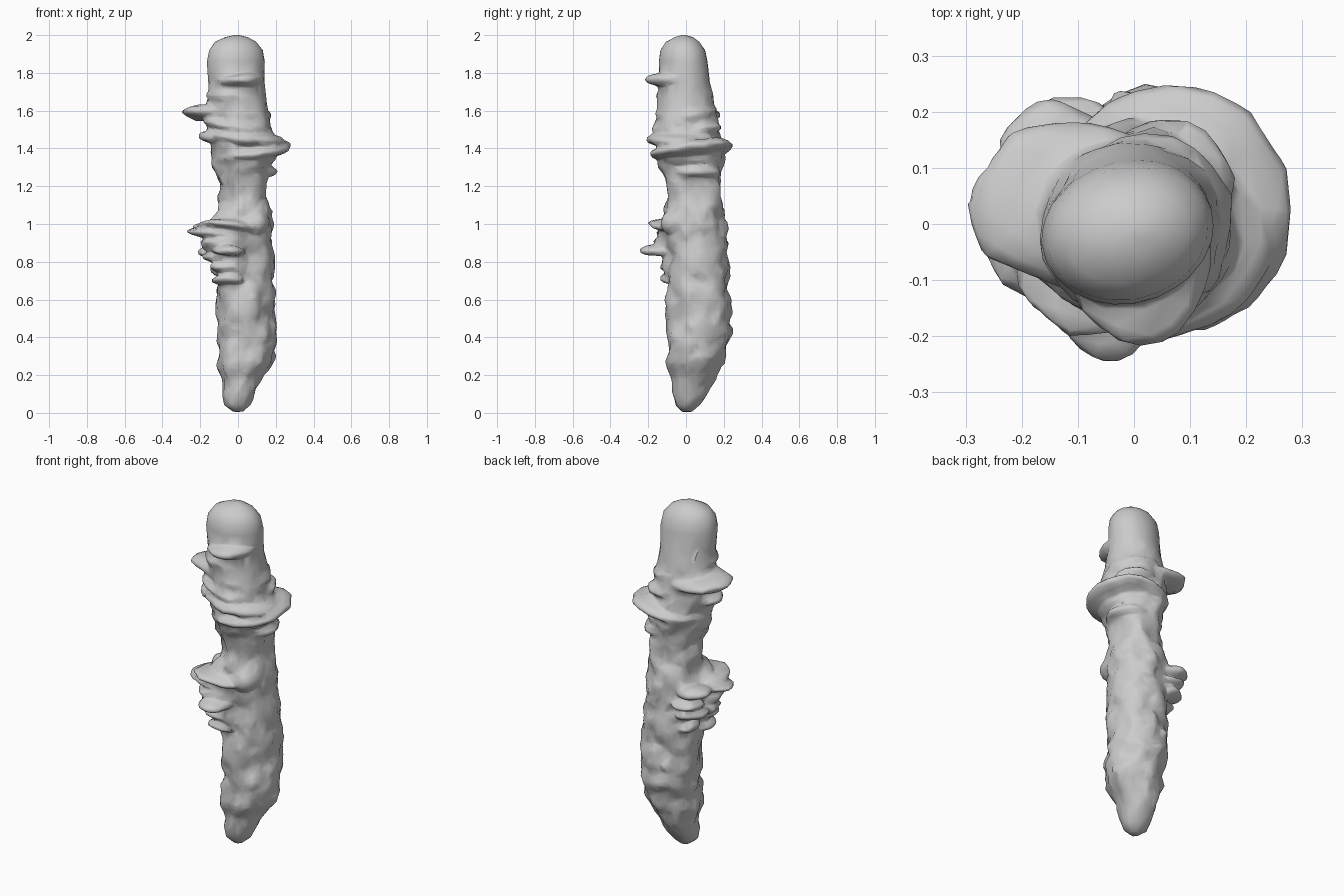
import bpy, bmesh, math, random
from mathutils import Vector, Matrix, noise

random.seed(4)

# Stalk outline: height, left x, right x, front y, back y
PROFILE = [
    (0.005, -.025, .025, -.02, .03),
    (0.04, -.07, .065, -.055, .07),
    (0.10, -.082, .09, -.07, .115),
    (0.20, -.082, .13, -.07, .165),
    (0.27, -.11, .18, -.095, .195),
    (0.40, -.11, .198, -.10, .23),
    (0.52, -.115, .198, -.097, .24),
    (0.70, -.105, .188, -.092, .225),
    (0.88, -.12, .178, -.10, .215),
    (1.00, -.13, .178, -.12, .205),
    (1.10, -.10, .165, -.10, .19),
    (1.20, -.095, .155, -.095, .182),
    (1.30, -.125, .165, -.13, .185),
    (1.42, -.15, .19, -.155, .19),
    (1.52, -.155, .175, -.155, .17),
    (1.65, -.16, .15, -.15, .145),
    (1.75, -.155, .138, -.14, .125),
    (1.86, -.163, .14, -.142, .112),
    (1.92, -.152, .13, -.135, .10),
    (1.965, -.12, .095, -.105, .07),
    (1.99, -.065, .05, -.06, .035),
    (2.0, -.02, .01, -.025, 0),
]


def outline(z):
    for a, b in zip(PROFILE, PROFILE[1:]):
        if z <= b[0]:
            t = max(0, (z - a[0]) / (b[0] - a[0]))
            return [p + (q - p) * t for p, q in zip(a[1:], b[1:])]
    return PROFILE[-1][1:]


bm = bmesh.new()

# Lumpy stalk, smooth at the cap, which is slightly oval on the diagonal
SEG = 40
levels = sorted({p[0] for p in PROFILE} | {i * 0.025 for i in range(2, 75)})
rings = []
for z in levels:
    l, r, f, b = outline(z)
    cx, cy, rx, ry = (l + r) / 2, (f + b) / 2, (r - l) / 2, (b - f) / 2
    rough = 0.028 * min(1, max(0, (1.75 - z) * 5)) * min(1, z * 4)
    oval = 0.05 * min(1, max(0, (z - 1.6) * 5))
    ring = []
    for i in range(SEG):
        a = math.tau * i / SEG
        c, s = math.cos(a), math.sin(a)
        n = noise.noise(Vector((c * 1.8, s * 1.8, z * 11)))
        n += 0.5 * noise.noise(Vector((c * 4, s * 4, z * 22 + 7)))
        k = 1.01 + rough * n / max(rx, .05) + oval * math.sin(2 * a)
        ring.append(bm.verts.new((cx + rx * k * c, cy + ry * k * s, z)))
    rings.append(ring)
for lo, hi in zip(rings, rings[1:]):
    for i in range(SEG):
        j = (i + 1) % SEG
        bm.faces.new((lo[i], lo[j], hi[j], hi[i]))
bm.faces.new(rings[0][::-1])
bm.faces.new(rings[-1])


# Flat fungus-like shelf: centre, radii, tilt about x and y
def shelf(x, y, z, rx, ry, h, tx=0, ty=0):
    m = (Matrix.Translation((x, y, z)) @ Matrix.Rotation(tx, 4, 'X')
         @ Matrix.Rotation(ty, 4, 'Y') @ Matrix.Diagonal((rx, ry, h, 1)))
    new = bmesh.ops.create_uvsphere(bm, u_segments=20, v_segments=10, radius=1, matrix=m)["verts"]
    for v in new:
        p = v.co.copy()
        v.co.z += 0.014 * noise.noise(p * 9)
        v.co.x += 0.02 * noise.noise(p * 11 + Vector((5, 0, 0)))
        v.co.y += 0.02 * noise.noise(p * 11 + Vector((0, 9, 0)))


# Upper collar of shelves, fullest at the front and right
shelf(-.115, .035, 1.585, .18, .15, .042, -.05, .04)
shelf(.07, .025, 1.39, .22, .225, .05, .13, -.13)
shelf(.045, -.04, 1.46, .195, .165, .045, .1, .12)
shelf(.0, -.03, 1.52, .185, .155, .045, .1, .15)
shelf(.02, .0, 1.59, .16, .165, .05, .1, .1)
shelf(-.02, -.02, 1.67, .15, .14, .05, 0, .1)
shelf(.04, .02, 1.33, .17, .165, .05, 0, -.1)
shelf(.07, .05, 1.28, .135, .135, .045, 0, .05)
shelf(.01, -.085, 1.76, .135, .13, .036, -.05, -.06)
shelf(-.10, -.02, 1.46, .11, .10, .04, .1, .1)
shelf(.06, .08, 1.50, .12, .11, .04, .15, 0)

# Lower cluster wrapping the left side, rooted in a swelling
shelf(-.045, -.03, .93, .12, .12, .16)
shelf(-.05, .08, .90, .10, .11, .15)
shelf(-.03, -.04, .80, .095, .085, .13)
shelf(-.06, -.06, .99, .165, .145, .034, -.1, .05)
shelf(-.10, -.02, .955, .168, .14, .03, .05, .08)
shelf(-.075, -.06, .905, .12, .11, .03)
shelf(-.05, -.13, .86, .085, .127, .028)
shelf(-.10, -.05, .875, .09, .09, .028, 0, .1)
shelf(-.105, .0, .82, .085, .12, .03, 0, .12)
shelf(-.065, -.065, .77, .09, .08, .026, 0, .05)
shelf(-.045, -.055, .705, .09, .085, .032, 0, .06)

# Back-left shelves and the swelling at the front right
shelf(-.13, .12, .97, .11, .10, .034, .05, .1)
shelf(-.11, .14, .90, .09, .09, .03, 0, .08)
shelf(-.115, .11, .84, .09, .10, .035, 0, .1)
shelf(-.08, .10, .76, .07, .09, .035)
shelf(.07, -.04, 1.00, .10, .10, .075)

# Small scattered knobs down the back and right side
for i in range(24):
    z = random.uniform(.25, 1.05)
    a = random.uniform(-.6, 2.9)
    l, r, f, b = outline(z)
    s = random.uniform(.03, .05)
    shelf((l + r) / 2 + (r - l) / 2 * .82 * math.cos(a),
          (f + b) / 2 + (b - f) / 2 * .82 * math.sin(a), z, s, s, s * 1.2)

bmesh.ops.recalc_face_normals(bm, faces=bm.faces)
mesh = bpy.data.meshes.new("gnarled_stalk")
bm.to_mesh(mesh)
bm.free()
stalk = bpy.data.objects.new("gnarled_stalk", mesh)
bpy.context.collection.objects.link(stalk)

# Fuse everything into one organic skin with coarse facets
mod = stalk.modifiers.new("fuse", 'REMESH')
mod.mode = 'VOXEL'
mod.voxel_size = 0.009
mod.use_smooth_shade = True
mod = stalk.modifiers.new("soften", 'SMOOTH')
mod.factor = 0.4
mod.iterations = 2
mod = stalk.modifiers.new("coarsen", 'DECIMATE')
mod.ratio = 0.06
